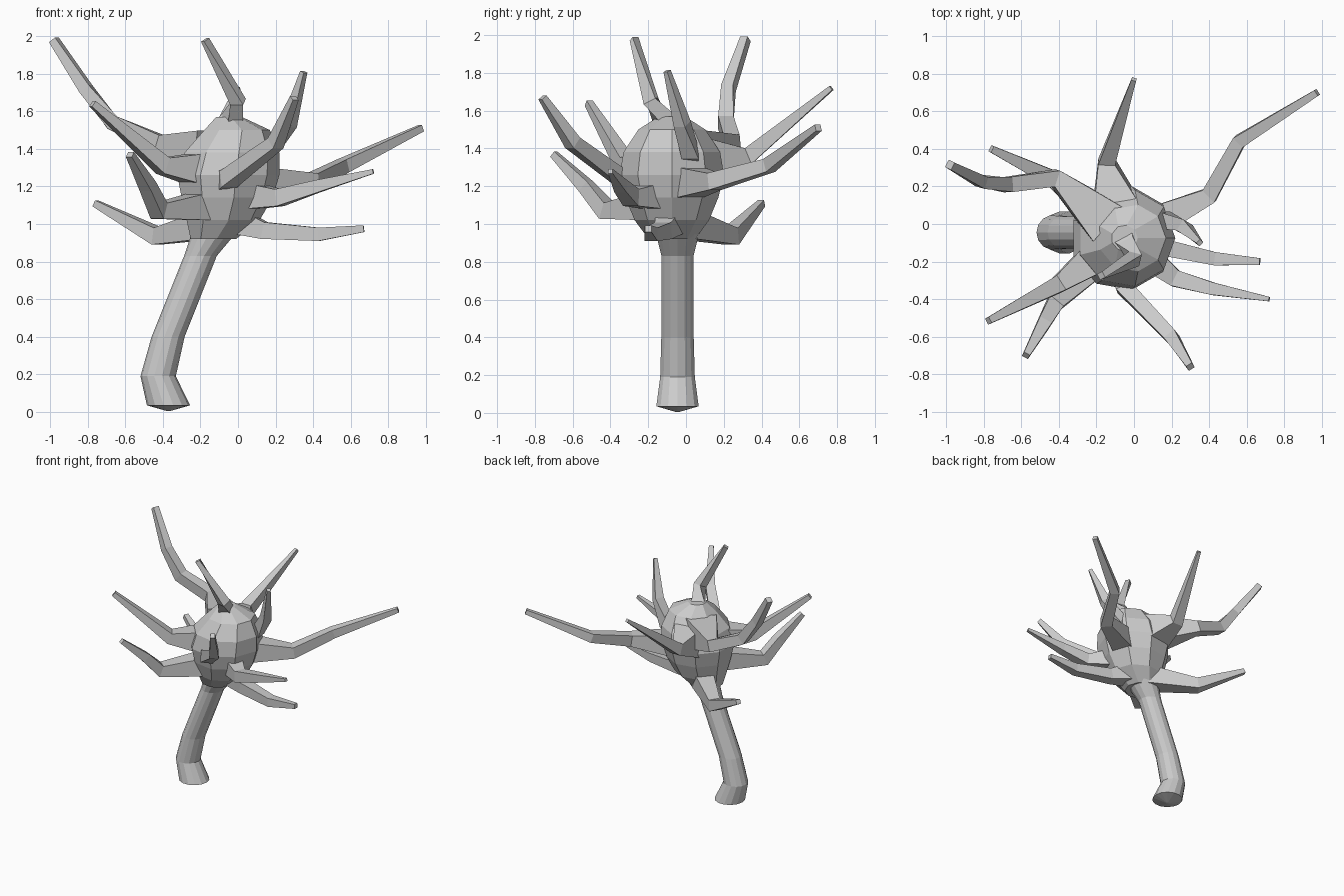
import bpy, bmesh
from math import cos, sin, tau
from mathutils import Vector

if "Cube" in bpy.data.objects:
    bpy.data.objects.remove(bpy.data.objects["Cube"])

UP = Vector((0, 0, 1))


def loft(name, rings):
    """Skin equal-sized rings into one capped, flat-shaded mesh."""
    bm = bmesh.new()
    vs = [[bm.verts.new(p) for p in r] for r in rings]
    n = len(vs[0])
    for a, b in zip(vs, vs[1:]):
        for i in range(n):
            j = (i + 1) % n
            bm.faces.new((a[i], a[j], b[j], b[i]))
    bm.faces.new(vs[0][::-1])
    bm.faces.new(vs[-1])
    bmesh.ops.recalc_face_normals(bm, faces=bm.faces)
    me = bpy.data.meshes.new(name)
    bm.to_mesh(me)
    bm.free()
    ob = bpy.data.objects.new(name, me)
    bpy.context.collection.objects.link(ob)


def circle(x, y, r, z, n):
    """Horizontal ring of n points."""
    return [Vector((x + r * cos(tau * i / n), y + r * sin(tau * i / n), z))
            for i in range(n)]


def branch(name, *path, root=0.09, tip=0.018):
    """Four-sided branch that flares out of the crown and tapers to its tip."""
    pts = [Vector(p) for p in path]
    core = Vector((-0.06, -0.07, pts[0].z * 0.7 + 0.36))
    pts.insert(0, core.lerp(pts[0], 0.25))
    last = len(pts) - 1
    rings = []
    for k, p in enumerate(pts):
        before = (p - pts[max(k - 1, 0)]).normalized()
        after = (pts[min(k + 1, last)] - p).normalized()
        d = (before + after).normalized()
        side = d.cross(UP).normalized()
        up = side.cross(d)
        t = ((k - 1) / (last - 1)) ** 1.5
        w = root if k == 0 else 0.045 * (1 - t) + tip * t
        rings.append([p + w * (side * a + up * b)
                      for a, b in ((1, 1), (-1, 1), (-1, -1), (1, -1))])
    loft(name + "_branch", rings)


# bent trunk with a slightly pointed underside: x, radius, z
loft("trunk", [circle(x, -0.045, r, z, 14) for x, r, z in (
    (-0.37, 0.01, 0.005), (-0.37, 0.115, 0.035), (-0.425, 0.094, 0.19),
    (-0.372, 0.088, 0.4), (-0.2, 0.087, 0.83), (-0.1, 0.13, 1.0))])

# faceted crown: x, radius, z
loft("crown", [circle(x, -0.075, r, z, 9) for x, r, z in (
    (-0.135, 0.125, 0.92), (-0.085, 0.2, 1.02), (-0.065, 0.25, 1.14),
    (-0.06, 0.28, 1.26), (-0.04, 0.26, 1.38), (-0.01, 0.18, 1.5),
    (-0.05, 0.07, 1.57))])

# branches, each listed from the crown surface to the tip
branch("back", (-0.145, 0.33, 1.36), (0, 0.77, 1.72), root=0.15, tip=0.013)
branch("right_back", (0.4, 0.15, 1.225), (0.56, 0.44, 1.31), (0.975, 0.7, 1.51))
branch("right_top", (0.17, 0.02, 1.38), (0.27, -0.02, 1.53),
       (0.35, -0.1, 1.81), tip=0.014)
branch("front", (-0.05, -0.34, 1.24), (0.2, -0.6, 1.43), (0.3, -0.76, 1.67))
branch("left_back_high", (-0.42, 0.245, 1.43), (-0.67, 0.21, 1.54),
       (-0.81, 0.225, 1.72), (-0.98, 0.315, 1.98), root=0.12, tip=0.022)
branch("left_front_high", (-0.4, -0.32, 1.31), (-0.775, -0.515, 1.64),
       root=0.1)
branch("left_front_low", (-0.42, -0.42, 1.07), (-0.48, -0.53, 1.2),
       (-0.575, -0.7, 1.37), root=0.08)
branch("left_back_low", (-0.43, 0.24, 0.935), (-0.76, 0.4, 1.11), root=0.075)
branch("right_low", (0.14, -0.12, 0.965), (0.43, -0.185, 0.945),
       (0.67, -0.2, 0.975), root=0.07)
branch("right_front", (0.22, -0.29, 1.14), (0.42, -0.345, 1.2),
       (0.72, -0.4, 1.28), root=0.08, tip=0.012)
branch("top", (-0.03, -0.12, 1.56), (0, -0.185, 1.65), (-0.175, -0.275, 1.98),
       root=0.08)
